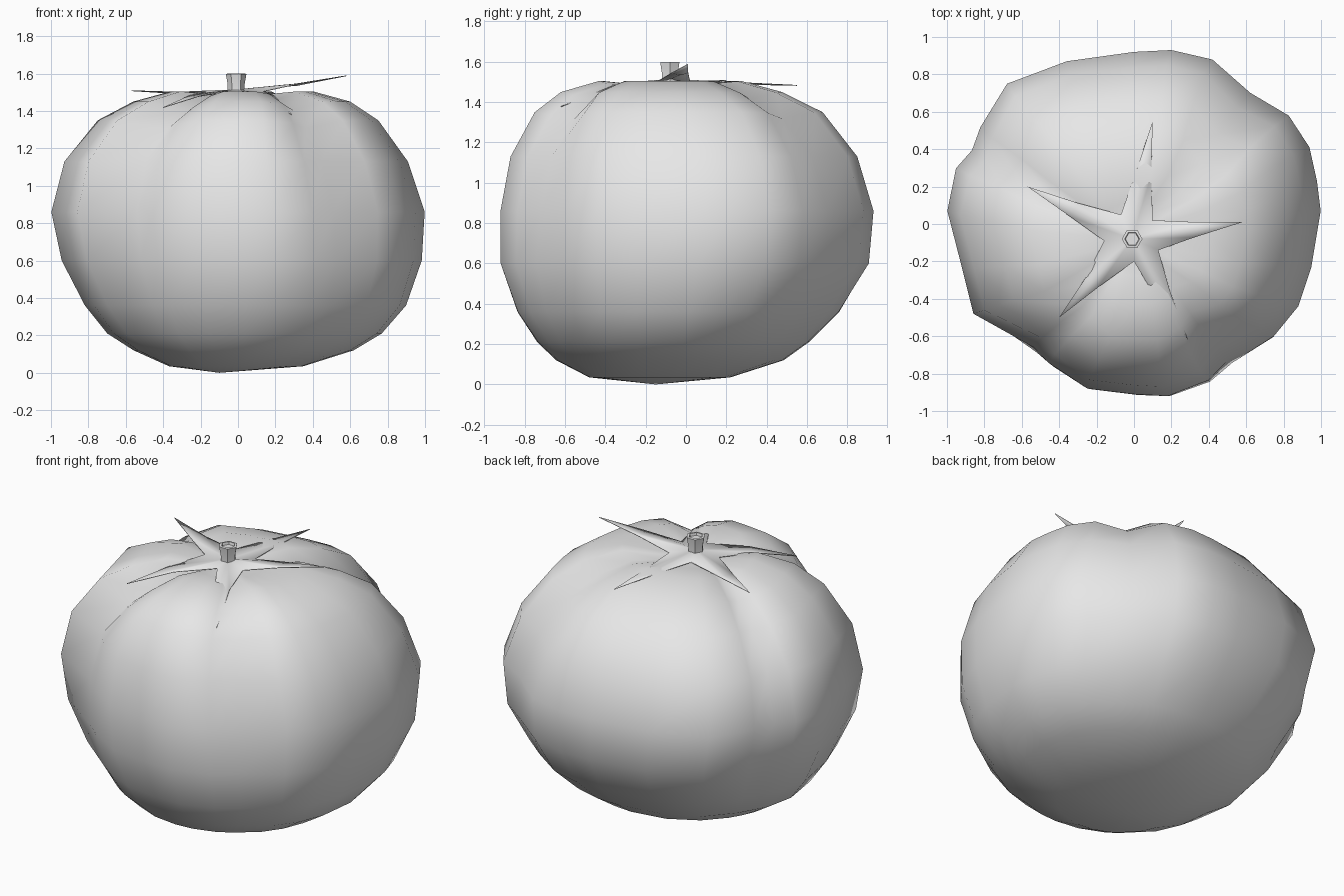
import bpy, bmesh, math
from mathutils import Vector

cube = bpy.data.objects.get("Cube")
if cube:
    bpy.data.objects.remove(cube, do_unlink=True)

grey = bpy.data.materials.new("plain grey")
grey.use_nodes = True
grey.diffuse_color = (0.8, 0.8, 0.8, 1)
grey.node_tree.nodes["Principled BSDF"].inputs["Base Color"].default_value = (0.8, 0.8, 0.8, 1)


def finish(bm, name, angle):
    """Turn a bmesh into a named, smooth-shaded object."""
    bmesh.ops.recalc_face_normals(bm, faces=bm.faces)
    mesh = bpy.data.meshes.new(name)
    bm.to_mesh(mesh)
    bm.free()
    mesh.materials.append(grey)
    ob = bpy.data.objects.new(name, mesh)
    bpy.context.collection.objects.link(ob)
    bpy.ops.object.select_all(action="DESELECT")
    ob.select_set(True)
    bpy.context.view_layer.objects.active = ob
    bpy.ops.object.shade_smooth_by_angle(angle=math.radians(angle))
    return ob


def loft(bm, rings):
    for a, b in zip(rings, rings[1:]):
        n = len(a)
        for i in range(n):
            j = (i + 1) % n
            bm.faces.new((a[i], a[j], b[j], b[i]))


def cap(bm, ring, centre):
    c = bm.verts.new(centre)
    for i in range(len(ring)):
        bm.faces.new((ring[i], ring[(i + 1) % len(ring)], c))


# Fruit: lobed plan outline, scaled along a profile
OUTLINE = [(1, .07), (.98, .23), (.94, .41), (.83, .58), (.63, .71), (.42, .88), (.2, .93),
           (0, .92), (-.36, .87), (-.68, .75), (-.83, .52), (-.88, .4), (-.96, .3), (-1, .07),
           (-.92, -.24), (-.86, -.48), (-.55, -.67), (-.46, -.75), (-.25, -.88), (0, -.91),
           (.18, -.92), (.4, -.84), (.52, -.73), (.75, -.6), (.88, -.44), (.95, -.23)]
# height, half width, half depth, centre x, centre y, lobe strength, groove strength
PROFILE = [(.035, .36, .35, -.01, -.13, 0, 0), (.12, .59, .565, .03, -.08, .1, 0),
           (.21, .735, .675, .035, -.065, .3, 0), (.36, .86, .80, .04, -.04, .5, 0),
           (.6, .963, .912, .02, -.01, .8, 0), (.86, .998, .92, 0, 0, 1, .2),
           (1.13, .918, .855, -.01, -.015, 1, .5), (1.35, .75, .71, 0, -.04, 1, .9),
           (1.45, .58, .545, .02, -.075, 1, 1), (1.505, .38, .35, .02, -.08, 1, .9),
           (1.49, .2, .2, 0, -.08, .5, .4)]
# groove direction in degrees, depth
GROOVES = [(49, .06), (155, .07), (231, .09), (305, .08)]


def groove(x, y):
    a = math.degrees(math.atan2(y, x))
    total = 0
    for g, depth in GROOVES:
        d = (a - g + 180) % 360 - 180
        total += depth * math.exp(-(d / 9) ** 2)
    return total


bm = bmesh.new()
rings = []
for z, sx, sy, cx, cy, lobe, cut in PROFILE:
    ring = []
    for x, y in OUTLINE:
        v = Vector((x, y / .92))
        v = v.normalized().lerp(v, lobe)
        g = groove(x, y) * cut
        v *= 1 - g
        drop = g * .6 if z > 1.3 else 0
        ring.append(bm.verts.new((cx + v.x * sx, cy + v.y * sy, z - drop)))
    rings.append(ring)
loft(bm, rings)
cap(bm, rings[0], (-.1, -.15, 0))
cap(bm, rings[-1], (0, -.08, 1.48))
finish(bm, "fruit_body", 50)

# Calyx: five pointed sepals around a shared hub
HUB = Vector((-.01, -.08, 1.515))
TIPS = [(.58, .01, 1.59), (.1, .55, 1.485), (-.57, .2, 1.51), (-.4, -.5, 1.42), (.29, -.62, 1.38)]
NOTCHES = [(.1, .02), (-.07, .05), (-.16, -.09), (0, -.2), (.13, -.14)]
bm = bmesh.new()
hub = bm.verts.new(HUB)
notches = [bm.verts.new((x, y, 1.505)) for x, y in NOTCHES]
for i, t in enumerate(TIPS):
    tip = Vector(t)
    mid = HUB.lerp(tip, .55)
    mid.z = max(mid.z, 1.485) if tip.z < 1.5 else mid.z - .01
    along = tip - HUB
    side = Vector((-along.y, along.x, 0)).normalized() * .042
    right, left = notches[i - 1], notches[i]
    vm = bm.verts.new(mid - Vector((0, 0, .008)))
    vl, vr = bm.verts.new(mid + side), bm.verts.new(mid - side)
    vt = bm.verts.new(tip)
    for f in ((hub, right, vr, vm), (hub, vm, vl, left), (vm, vr, vt), (vm, vt, vl)):
        bm.faces.new(f)
calyx = finish(bm, "calyx", 30)
solid = calyx.modifiers.new("thickness", "SOLIDIFY")
solid.thickness = .004

# Stem: short six-sided stub with a recessed end
bm = bmesh.new()
rings = []
for z, r in ((1.49, .045), (1.54, .045), (1.598, .055), (1.6, .04), (1.585, .036)):
    rings.append([bm.verts.new((-.01 + r * math.cos(k * math.pi / 3),
                                -.08 + r * math.sin(k * math.pi / 3), z)) for k in range(6)])
loft(bm, rings)
bm.faces.new(rings[0])
bm.faces.new(rings[-1])
finish(bm, "stem", 30)
